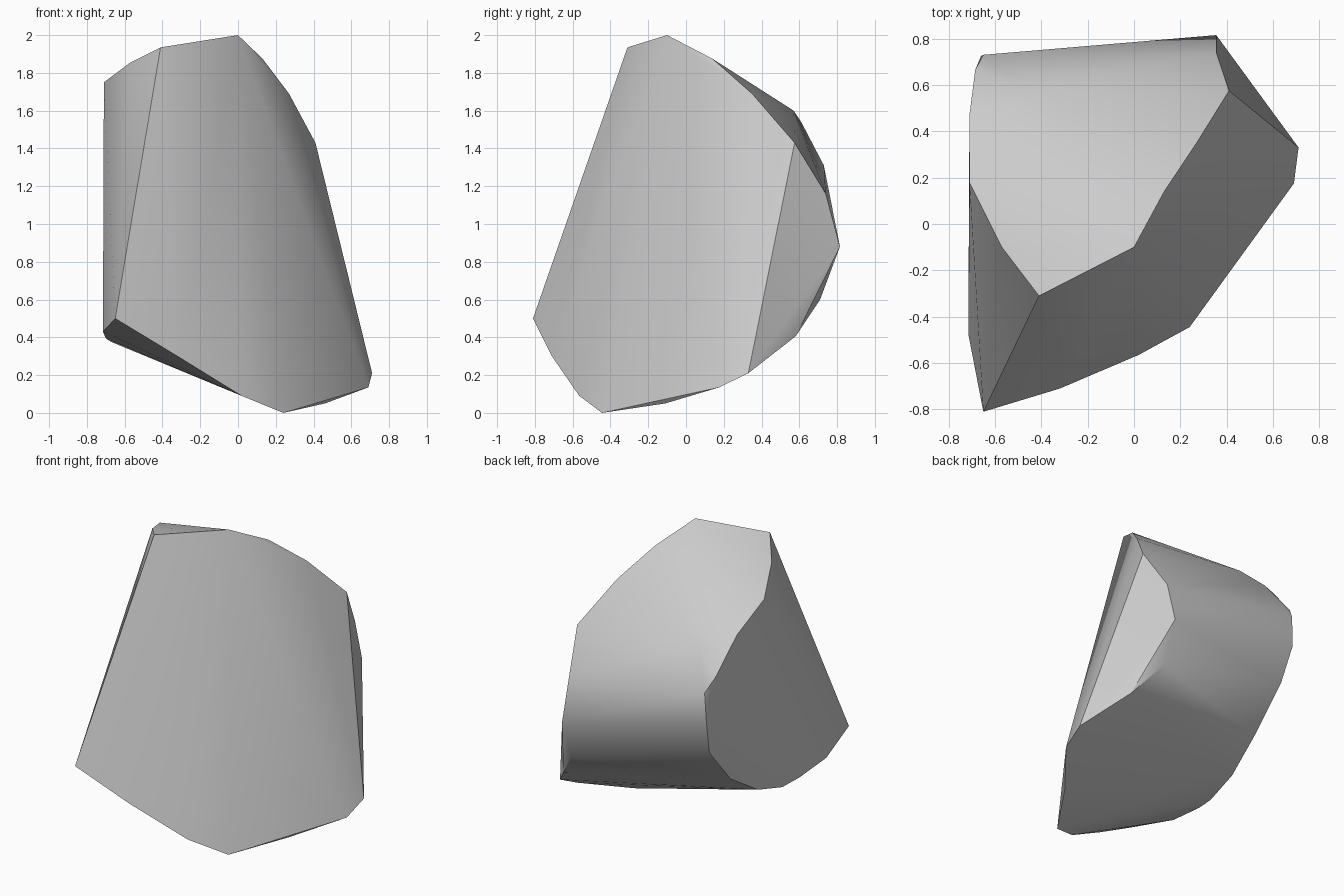
import bpy
import bmesh
import math
from mathutils import Vector

# Remove the default cube
cube = bpy.data.objects.get("Cube")
if cube:
    bpy.data.objects.remove(cube, do_unlink=True)

# Outlines of the broken stone faces, in hundredths of a unit
front_crest = [(-41, -31, 193.5), (0, -10, 200), (13, 14, 187.5),
               (27, 35, 169), (41, 57.5, 143)]
front_base = [(71, 33, 21), (69, 17.5, 13.5), (46, -11, 5), (24, -44.5, 0),
              (2, -56.5, 9), (-32, -71, 30), (-65, -81, 50)]
side_chip = [(35.5, 74, 116), (35.5, 81.5, 88), (36, 71, 60), (51, 58, 40.5)]
back_shoulder = [(-37, 57, 160), (-53, 61, 154)]
flank_upper = [(-57, -10, 185.5), (-71, 18, 175), (-71, 47, 162),
               (-68.5, 66.5, 140), (-65, 73, 131)]
flank_lower = [(-66, 72.5, 111), (-63, 65, 87), (-62, 41, 60), (-65, 16, 44),
               (-67, -7, 37.5), (-70, -21.5, 39.5), (-71.5, -47.5, 43)]
outlines = [front_crest, front_base, side_chip, back_shoulder,
            flank_upper, flank_lower]


def make_material(name, color):
    """Plain single-colour material."""
    material = bpy.data.materials.new(name)
    material.use_nodes = True
    material.diffuse_color = color
    shader = material.node_tree.nodes["Principled BSDF"]
    shader.inputs["Base Color"].default_value = color
    shader.inputs["Roughness"].default_value = 0.9
    return material


def make_stone(name, outlines, material):
    """Wrap a tight convex skin around the given outlines."""
    bm = bmesh.new()
    for outline in outlines:
        for point in outline:
            bm.verts.new(Vector(point) / 100)
    hull = bmesh.ops.convex_hull(bm, input=bm.verts[:])
    # Drop any outline points that fall inside the skin
    loose = [v for v in bm.verts if not v.link_faces]
    bmesh.ops.delete(bm, geom=loose, context="VERTS")
    bmesh.ops.recalc_face_normals(bm, faces=bm.faces[:])
    mesh = bpy.data.meshes.new(name)
    bm.to_mesh(mesh)
    bm.free()
    mesh.materials.append(material)
    stone = bpy.data.objects.new(name, mesh)
    bpy.context.collection.objects.link(stone)
    return stone


# Stone chunk with soft facets and crisp broken edges
stone_grey = make_material("stone grey", (0.6, 0.6, 0.6, 1))
stone = make_stone("stone_chunk", outlines, stone_grey)
bpy.ops.object.select_all(action="DESELECT")
stone.select_set(True)
bpy.context.view_layer.objects.active = stone
bpy.ops.object.shade_smooth_by_angle(angle=math.radians(30))
